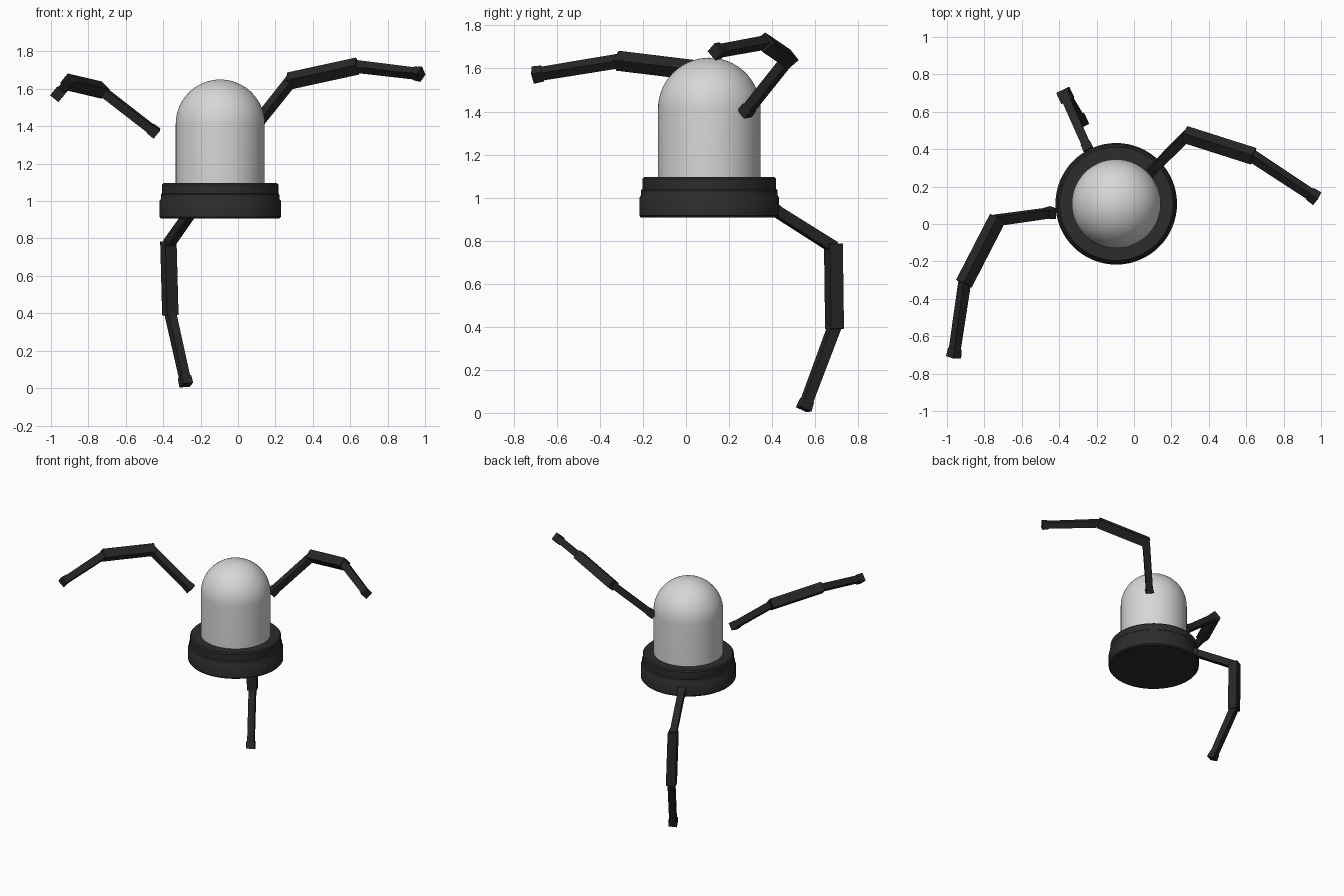
import bpy, bmesh, math
from mathutils import Vector, Matrix

if "Cube" in bpy.data.objects:
    bpy.data.objects.remove(bpy.data.objects["Cube"])

CX, CY = -0.095, 0.108


def material(name, value):
    m = bpy.data.materials.new(name)
    m.diffuse_color = (value, value, value, 1)
    m.use_nodes = True
    m.node_tree.nodes["Principled BSDF"].inputs["Base Color"].default_value = m.diffuse_color
    return m


light = material("light_grey", 0.68)
dark = material("charcoal", 0.025)
black = material("soft_black", 0.02)


def finish(bm, name, mat, smooth=False):
    bmesh.ops.recalc_face_normals(bm, faces=bm.faces)
    me = bpy.data.meshes.new(name)
    bm.to_mesh(me)
    bm.free()
    me.materials.append(mat)
    ob = bpy.data.objects.new(name, me)
    bpy.context.collection.objects.link(ob)
    if smooth:
        bpy.ops.object.select_all(action='DESELECT')
        ob.select_set(True)
        bpy.context.view_layer.objects.active = ob
        bpy.ops.object.shade_smooth_by_angle(angle=math.radians(35))
    return ob


def lathe(name, profile, mat, steps=64):
    """Spin an (r, z) profile round the body's axis."""
    bm = bmesh.new()
    vs = [bm.verts.new((CX + r, CY, z)) for r, z in profile]
    es = [bm.edges.new(p) for p in zip(vs, vs[1:])]
    bmesh.ops.spin(bm, geom=vs + es, cent=(CX, CY, 0), axis=(0, 0, 1),
                   angle=2 * math.pi, steps=steps)
    bmesh.ops.remove_doubles(bm, verts=bm.verts, dist=1e-5)
    return finish(bm, name, mat, True)


# Stepped round base with softened rims
lathe("base", [(0, 0.907), (0.317, 0.907), (0.325, 0.916), (0.325, 1.0),
               (0.318, 1.01), (0.318, 1.034), (0.311, 1.041), (0.311, 1.087),
               (0.303, 1.096), (0.24, 1.096), (0, 1.096)], dark)

# Glass-like dome: straight wall topped by a hemisphere
R, Z = 0.238, 1.412
arc = [(R * math.cos(a), Z + R * math.sin(a))
       for a in (math.pi / 2 * i / 16 for i in range(17))]
arc[-1] = (0, Z + R)
lathe("dome", [(0, 1.09), (R, 1.09)] + arc, light)


def bar(bm, a, b, normal, thick0, thick1, width):
    """Tapered box from a to b, kept square to the leg's plane."""
    d = (b - a).normalized()
    n = (normal - d * normal.dot(d)).normalized()
    s = d.cross(n)
    rings = []
    for p, t in ((a, thick0), (b, thick1)):
        rings.append([bm.verts.new(p + n * (i * width / 2) + s * (j * t / 2))
                      for i, j in ((-1, -1), (1, -1), (1, 1), (-1, 1))])
    for k in range(4):
        m = (k + 1) % 4
        bm.faces.new((rings[0][k], rings[0][m], rings[1][m], rings[1][k]))
    bm.faces.new(rings[0])
    bm.faces.new(rings[1])


def leg(name, points):
    hip, knee, ankle, toe = [Vector(p) for p in points]
    normal = (ankle - hip).cross(knee - hip).normalized()
    mid = (ankle - knee).normalized()
    tip = (toe - ankle).normalized()
    root = (knee - hip).normalized()
    bm = bmesh.new()
    bar(bm, hip, knee, normal, 0.048, 0.052, 0.046)                   # upper
    bar(bm, knee - mid * 0.015, ankle + mid * 0.01, normal,
        0.066, 0.066, 0.066)                                          # middle
    bar(bm, ankle - tip * 0.01, toe, normal, 0.052, 0.046, 0.046)     # lower
    bar(bm, toe - tip * 0.03, toe + tip * 0.018, normal,
        0.048, 0.058, 0.058)                                          # foot
    bar(bm, hip - root * 0.015, hip + root * 0.03, normal,
        0.058, 0.048, 0.054)                                          # hip
    return finish(bm, name, black)


# Three jointed legs, each in its own pose
leg("right_leg", [(0.09, 0.28, 1.40), (0.285, 0.475, 1.645),
                  (0.63, 0.365, 1.72), (0.965, 0.145, 1.68)])
leg("left_leg", [(-0.445, 0.06, 1.37), (-0.735, 0.02, 1.595),
                 (-0.905, -0.31, 1.635), (-0.962, -0.695, 1.572)])
leg("rear_leg", [(-0.245, 0.40, 0.95), (-0.372, 0.685, 0.77),
                 (-0.362, 0.69, 0.40), (-0.28, 0.553, 0.033)])
